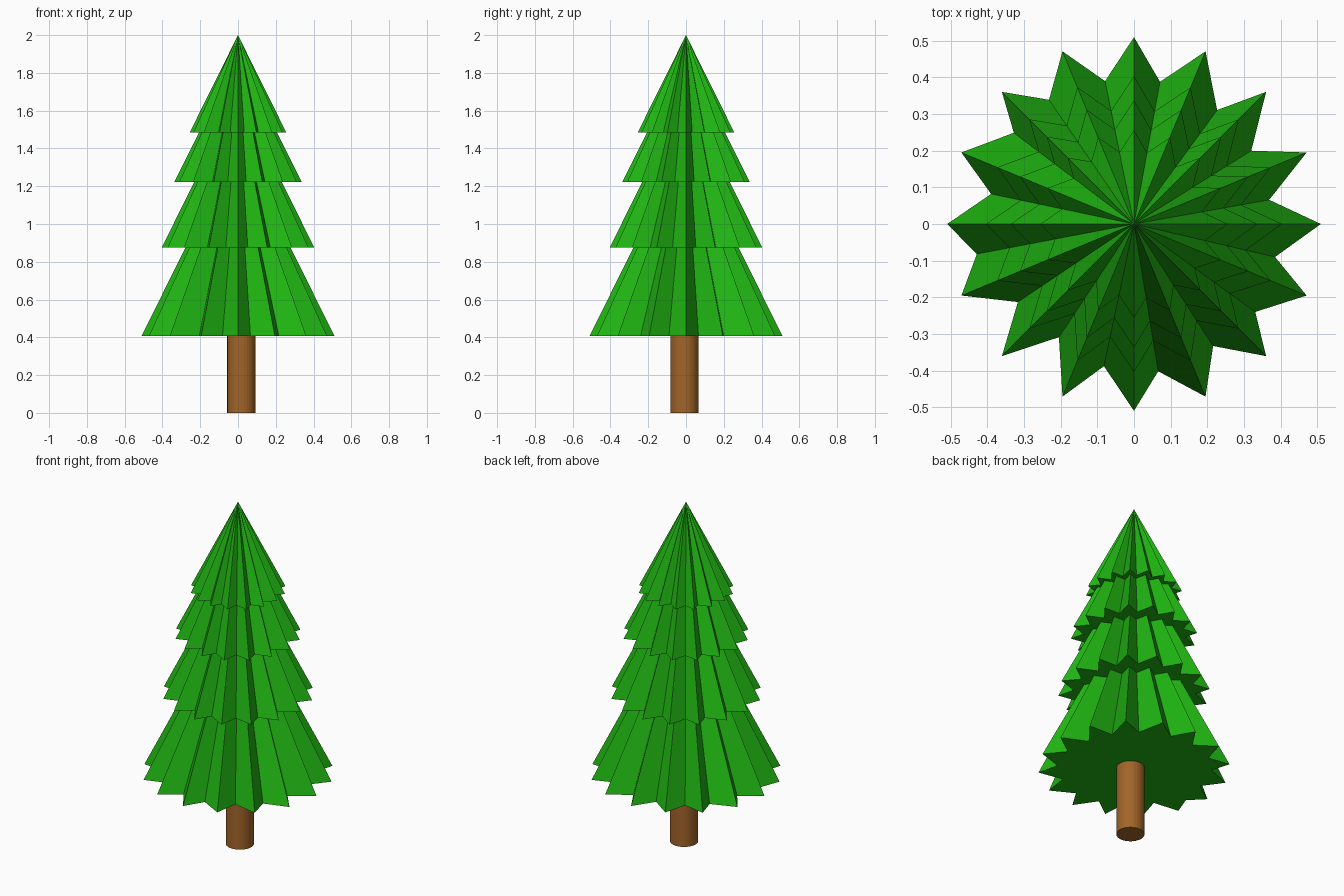
import bpy, bmesh, math

if "Cube" in bpy.data.objects:
    bpy.data.objects.remove(bpy.data.objects["Cube"])

def material(name, color):
    m = bpy.data.materials.new(name)
    m.diffuse_color = (*color, 1)
    m.use_nodes = True
    m.node_tree.nodes["Principled BSDF"].inputs["Base Color"].default_value = m.diffuse_color
    return m

green = material("needles", (0.014, 0.46, 0.006))
brown = material("bark", (0.36, 0.13, 0.022))

# Uneven notches between the 16 branch tips, counter-clockwise from +x
TIP_R = 0.51
NOTCHES = [(.369, .066), (.32, .2), (.227, .311), (.071, .388),
           (-.079, .39), (-.232, .339), (-.328, .249), (-.39, .082),
           (-.429, -.082), (-.317, -.213), (-.205, -.309), (-.082, -.388),
           (.066, -.402), (.216, -.333), (.331, -.24), (.385, -.09)]

def branch_tier(name, z, radius, height):
    """Closed star-shaped cone: tips on a circle, notches pulled inwards."""
    s = radius / TIP_R
    bm = bmesh.new()
    ring = []
    for i, (nx, ny) in enumerate(NOTCHES):
        a = math.tau * i / len(NOTCHES)
        ring.append(bm.verts.new((radius * math.cos(a), radius * math.sin(a), z)))
        ring.append(bm.verts.new((nx * s, ny * s, z)))
    apex = bm.verts.new((0, 0, z + height))
    for i, v in enumerate(ring):
        bm.faces.new((v, ring[(i + 1) % len(ring)], apex))
    bm.faces.new(ring[::-1])
    mesh = bpy.data.meshes.new(name)
    bm.to_mesh(mesh)
    bm.free()
    mesh.materials.append(green)
    obj = bpy.data.objects.new(name, mesh)
    bpy.context.collection.objects.link(obj)

# Four tiers, the same shape scaled down towards the top
TIERS = [("bottom_branches", 0.408, 0.51, 1.03),
         ("lower_branches", 0.875, 0.404, 0.816),
         ("upper_branches", 1.222, 0.337, 0.68),
         ("top_branches", 1.484, 0.256, 0.516)]
for tier in TIERS:
    branch_tier(*tier)

# Trunk, slightly off centre
bpy.ops.mesh.primitive_cylinder_add(vertices=32, radius=0.075, depth=0.5,
                                    location=(0.018, -0.008, 0.25))
trunk = bpy.context.object
trunk.name = "trunk"
trunk.data.materials.append(brown)
